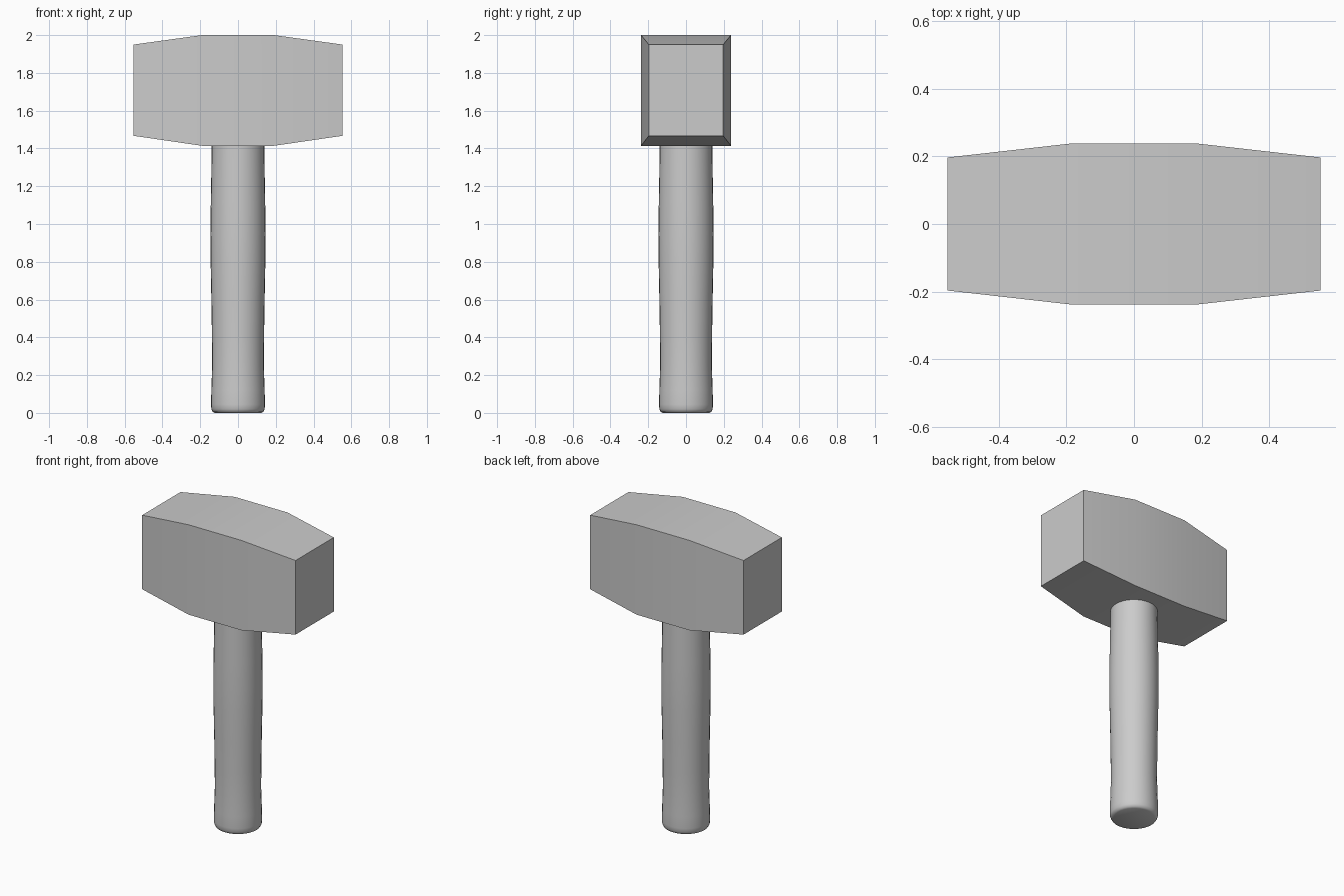
import bpy, bmesh, math

if "Cube" in bpy.data.objects:
    bpy.data.objects.remove(bpy.data.objects["Cube"])


def finish(name, bm, angle):
    bmesh.ops.recalc_face_normals(bm, faces=bm.faces)
    mesh = bpy.data.meshes.new(name)
    bm.to_mesh(mesh)
    bm.free()
    obj = bpy.data.objects.new(name, mesh)
    bpy.context.collection.objects.link(obj)
    bpy.ops.object.select_all(action='DESELECT')
    obj.select_set(True)
    bpy.context.view_layer.objects.active = obj
    bpy.ops.object.shade_smooth_by_angle(angle=math.radians(angle))
    return obj


def loft(rings):
    bm = bmesh.new()
    loops = [[bm.verts.new(p) for p in ring] for ring in rings]
    for a, b in zip(loops, loops[1:]):
        n = len(a)
        for i in range(n):
            j = (i + 1) % n
            bm.faces.new((a[i], a[j], b[j], b[i]))
    bm.faces.new(loops[0])
    bm.faces.new(loops[-1])
    return bm


# Head: rectangular sections (x, half depth, bottom, top) tapering to both faces
sections = [(-0.553, 0.197, 1.467, 1.95), (-0.19, 0.238, 1.414, 2.0),
            (0.19, 0.238, 1.414, 2.0), (0.553, 0.197, 1.467, 1.95)]
finish("hammer_head", loft([
    [(x, -d, lo), (x, d, lo), (x, d, hi), (x, -d, hi)]
    for x, d, lo, hi in sections]), 30)

# Handle: turned grip with gentle swell and rounded butt (radius, height)
profile = [(0.122, 0.0), (0.134, 0.006), (0.141, 0.02), (0.143, 0.045),
           (0.141, 0.12), (0.137, 0.25), (0.138, 0.4), (0.141, 0.6),
           (0.145, 0.8), (0.146, 0.95), (0.144, 1.12), (0.141, 1.28),
           (0.139, 1.43)]
SIDES = 32
finish("handle", loft([
    [(r * math.cos(2 * math.pi * i / SIDES), r * math.sin(2 * math.pi * i / SIDES), z)
     for i in range(SIDES)] for r, z in profile]), 40)
